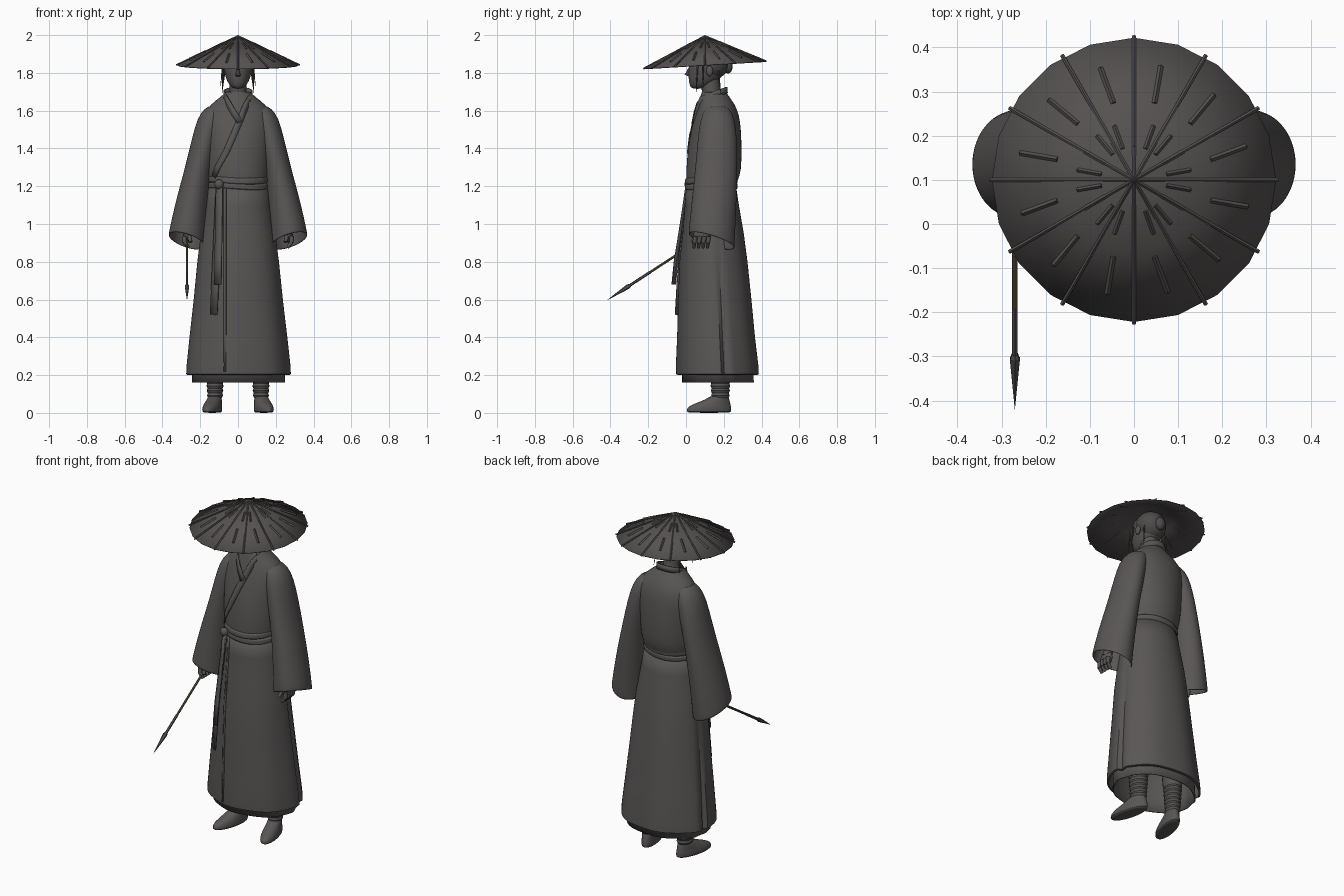
import bpy, bmesh, math
from math import sin, cos, pi, radians, exp, sqrt
from mathutils import Vector, Matrix

cube = bpy.data.objects.get("Cube")
if cube:
    bpy.data.objects.remove(cube, do_unlink=True)


def material(name, rgb):
    m = bpy.data.materials.new(name)
    m.use_nodes = True
    m.diffuse_color = (*rgb, 1)
    m.node_tree.nodes["Principled BSDF"].inputs["Base Color"].default_value = (*rgb, 1)
    return m


CLOTH = material("charcoal cloth", (0.10, 0.093, 0.091))
STRAW = material("dark straw", (0.09, 0.083, 0.081))
SKIN = material("grey skin", (0.095, 0.087, 0.085))
HAIR = material("dark hair", (0.075, 0.07, 0.069))
WOOD = material("brown wood", (0.14, 0.11, 0.065))
STEEL = material("dull steel", (0.095, 0.09, 0.09))


def finish(name, bm, mat, mirror=False, solid=0, sub=0, angle=40):
    bmesh.ops.recalc_face_normals(bm, faces=bm.faces)
    me = bpy.data.meshes.new(name)
    bm.to_mesh(me)
    bm.free()
    ob = bpy.data.objects.new(name, me)
    bpy.context.collection.objects.link(ob)
    me.materials.append(mat)
    if mirror:
        ob.modifiers.new("mirror", "MIRROR").use_mirror_merge = False
    if solid:
        ob.modifiers.new("thickness", "SOLIDIFY").thickness = solid
    if sub:
        s = ob.modifiers.new("smooth", "SUBSURF")
        s.levels = s.render_levels = sub
    bpy.ops.object.select_all(action="DESELECT")
    ob.select_set(True)
    bpy.context.view_layer.objects.active = ob
    bpy.ops.object.shade_smooth_by_angle(angle=radians(angle))
    return ob


def loft(name, rings, mat, seg=24, caps=(False, False), warp=None, **kw):
    """Skin elliptical rings given as (z, cx, cy, rx, ry)."""
    bm = bmesh.new()
    loops = []
    for z, cx, cy, rx, ry in rings:
        loop = []
        for i in range(seg):
            a = 2 * pi * i / seg
            p = Vector((cx + rx * cos(a), cy + ry * sin(a), z))
            loop.append(bm.verts.new(warp(p, a, (cx, cy)) if warp else p))
        loops.append(loop)
    for lo, hi in zip(loops, loops[1:]):
        for i in range(seg):
            j = (i + 1) % seg
            bm.faces.new((lo[i], lo[j], hi[j], hi[i]))
    for wanted, loop in zip(caps, (loops[0], loops[-1])):
        if wanted:
            bm.faces.new(loop)
    return finish(name, bm, mat, **kw)


def rods(name, parts, mat, seg=8, **kw):
    """Tapered rods given as (start, end, start radius, end radius)."""
    bm = bmesh.new()
    for a, b, r1, r2 in parts:
        a, b = Vector(a), Vector(b)
        turn = (b - a).to_track_quat("Z", "Y").to_matrix().to_4x4()
        bmesh.ops.create_cone(bm, cap_ends=True, segments=seg, radius1=r1, radius2=r2,
                              depth=(b - a).length, matrix=Matrix.Translation((a + b) / 2) @ turn)
    return finish(name, bm, mat, **kw)


def ball(name, centre, size, mat, **kw):
    bm = bmesh.new()
    bmesh.ops.create_uvsphere(bm, u_segments=20, v_segments=12, radius=1,
                              matrix=Matrix.Translation(centre) @ Matrix.Diagonal((*size, 1)))
    return finish(name, bm, mat, **kw)


def ribbon(name, path, width, mat, thick=0.006):
    """Flat band along a path, facing away from the body axis."""
    bm = bmesh.new()
    pts = [Vector(p) for p in path]
    rows = []
    for i, p in enumerate(pts):
        along = pts[min(i + 1, len(pts) - 1)] - pts[max(i - 1, 0)]
        side = along.cross(Vector((p.x, p.y - 0.15, 0))).normalized() * width / 2
        rows.append((bm.verts.new(p - side), bm.verts.new(p + side)))
    for a, b in zip(rows, rows[1:]):
        bm.faces.new((a[0], a[1], b[1], b[0]))
    return finish(name, bm, mat, solid=thick)


def front(rings, x, z, off=0.006):
    """Point on the front of a lofted body."""
    for a, b in zip(rings, rings[1:]):
        if min(a[0], b[0]) <= z <= max(a[0], b[0]):
            t = (z - a[0]) / (b[0] - a[0])
            _, _, cy, rx, ry = [u + (v - u) * t for u, v in zip(a, b)]
            return (x, cy - ry * sqrt(max(0, 1 - (x / rx) ** 2)) - off, z)


# Robe: upper body, skirt with side slits, under-robe
TORSO = [(1.18, 0, .132, .15, .128), (1.23, 0, .138, .158, .136), (1.28, 0, .147, .168, .147),
         (1.4, 0, .152, .172, .143), (1.5, 0, .16, .185, .132), (1.58, 0, .166, .185, .116),
         (1.635, 0, .162, .145, .096), (1.675, 0, .152, .088, .076), (1.7, 0, .148, .066, .064)]
loft("robe_top", TORSO, CLOTH, 32, sub=1)

SKIRT = [(1.22, 0, .132, .155, .13), (1.1, 0, .137, .172, .143), (.95, 0, .144, .197, .162),
         (.8, 0, .146, .216, .18), (.6, 0, .153, .236, .194), (.4, 0, .16, .259, .206),
         (.25, 0, .166, .275, .218), (.205, 0, .168, .277, .218), (.2, 0, .168, .268, .208)]


def drape(p, a, c):
    fall = max(0, min(1, (1.15 - p.z) / 0.9))
    slit = sum(exp(-((a - k) / 0.06) ** 2) for k in (0.2, pi - 0.2))
    k = 1 - 0.10 * fall * slit + 0.012 * fall * sin(7 * a + 1)
    return Vector((p.x * k, c[1] + (p.y - c[1]) * k, p.z))


loft("robe_skirt", SKIRT, CLOTH, 72, warp=drape, solid=0.005)
loft("under_robe", [(.6, 0, .155, .215, .17), (.25, 0, .168, .243, .188), (.16, 0, .17, .247, .19)],
     CLOTH, 48, warp=drape, solid=0.005)

# Wide sleeves with slanted cuffs
def slant(p, a, c):
    k = max(0, min(1, (1.4 - p.z) / 0.45))
    p.z += k * (0.3 * (p.x - c[0]) - 0.3 * (p.y - c[1]))
    return p


loft("sleeves", [(.91, .27, .135, .098, .122), (.93, .269, .136, .097, .122),
                 (1.1, .245, .148, .086, .118), (1.25, .218, .158, .074, .113),
                 (1.4, .186, .165, .07, .107), (1.52, .158, .167, .07, .098),
                 (1.59, .135, .167, .064, .08), (1.63, .11, .165, .045, .05)],
     CLOTH, 28, (False, True), slant, mirror=True, solid=0.004, sub=1)

# Collar, lapels and front overlap
neck = [(0.078 * cos(a), 0.15 + 0.072 * sin(a), 1.685 + 0.025 * sin(a))
        for a in [radians(d) for d in range(200, -21, -20)]]
over = [front(TORSO, x, z) for x, z in
        ((.062, 1.66), (.04, 1.62), (.015, 1.56), (-.02, 1.48), (-.06, 1.39), (-.11, 1.3), (-.13, 1.25))]
ribbon("collar", neck + over, 0.034, CLOTH)
ribbon("inner_lapel", [front(TORSO, x, z, .003) for x, z in
                       ((-.068, 1.675), (-.045, 1.63), (-.02, 1.585), (.01, 1.54))], 0.032, CLOTH)
ribbon("skirt_overlap", [front(SKIRT, -.07, z, .004) for z in (1.19, 1, .8, .6, .4, .22)], .014, CLOTH)

# Belt in two wraps, knot and hanging ends
for i, z in enumerate((1.2, 1.232)):
    loft("belt_wrap_%d" % (i + 1),
         [(z - .019, 0, .133, .152, .13), (z - .013, 0, .133, .163, .141),
          (z + .013, 0, .135, .163, .141), (z + .019, 0, .135, .152, .13)],
         CLOTH, 40, warp=lambda p, a, c: p + Vector((0, 0, 0.006 * sin(a * 2 + i))), sub=1)
ball("belt_knot", (-.1, .012, 1.21), (.024, .02, .026), CLOTH)
ribbon("belt_end_long", [front(SKIRT, -.1 - .03 * t, 1.2 - .68 * t, .014 + .02 * t)
                         for t in (0, .25, .5, .75, 1)], .045, CLOTH)
ribbon("belt_end_short", [front(SKIRT, -.1 - .008 * t, 1.2 - .52 * t, .022 + .03 * t)
                          for t in (0, .25, .5, .75, 1)], .042, CLOTH)

# Head, neck, nose, ears, hair
loft("neck", [(1.6, 0, .155, .055, .05), (1.68, 0, .135, .046, .048), (1.78, 0, .125, .046, .05)],
     SKIN, 20)
loft("head", [(1.715, 0, .06, .022, .03), (1.735, 0, .078, .048, .06), (1.775, 0, .1, .066, .088),
              (1.82, 0, .113, .076, .101), (1.87, 0, .118, .077, .1),
              (1.91, 0, .118, .06, .08), (1.935, 0, .118, .025, .03)],
     SKIN, 24, (True, True), sub=1)
rods("nose", [((0, .022, 1.83), (0, .006, 1.785), .006, .014)], SKIN)
ball("ears", (.077, .125, 1.81), (.01, .018, .028), SKIN, mirror=True)
ball("hair", (0, .14, 1.85), (.084, .088, .085), HAIR)
ball("hair_bun", (0, .222, 1.835), (.03, .025, .038), HAIR)
rods("hair_locks", [((.078, .06, 1.84), (.084, .055, 1.7), .006, .001),
                    ((.08, .09, 1.84), (.092, .09, 1.73), .006, .001),
                    ((.07, .17, 1.82), (.085, .185, 1.69), .006, .001)], HAIR, 5, mirror=True)

# Hat: tilted shallow cone, long ribs and short slats
APEX, RADIUS, DROP, TILT = Vector((0, .1, 1.995)), .322, .153, .06


def on_hat(r, a, lift=0.0):
    x, y = r * cos(a), r * sin(a)
    return APEX + Vector((x, y, -DROP * r / RADIUS + TILT * y + lift))


bm = bmesh.new()
tip = bm.verts.new(APEX)
hoops = [[bm.verts.new(on_hat(r, pi / 2 + 2 * pi * i / 20)) for i in range(20)]
         for r in (RADIUS / 2, RADIUS)]
for i in range(20):
    j = (i + 1) % 20
    bm.faces.new((tip, hoops[0][i], hoops[0][j]))
    bm.faces.new((hoops[0][i], hoops[1][i], hoops[1][j], hoops[0][j]))
finish("hat", bm, STRAW, solid=0.004)
ribs = [(on_hat(0, 0, .001), on_hat(RADIUS + .004, pi * k / 6, .001), .004, .005) for k in range(12)]
rods("hat_ribs", ribs, STRAW, 5)
slats = [(on_hat(.18, a, .001), on_hat(.265, a + .03, .001), .006, .006)
         for a in [pi * (k + .5) / 6 for k in range(12)]]
slats += [(on_hat(.075, a, .001), on_hat(.13, a, .001), .005, .005)
          for a in [pi * (k + .5) / 9 for k in range(18)]]
rods("hat_slats", slats, STRAW, 4)

# Hands with curled fingers
ball("palms", (.268, .085, .945), (.022, .045, .045), SKIN, mirror=True)
fingers = []
for k in range(4):
    y = .05 + .024 * k
    fingers += [((.285, y, .935), (.283, y - .006, .9), .012, .011),
                ((.283, y - .006, .902), (.262, y - .008, .875), .011, .008)]
fingers += [((.262, .06, .945), (.25, .03, .905), .013, .009),
            ((.268, .09, .96), (.255, .14, 1.12), .026, .034)]
rods("fingers_and_wrists", fingers, SKIN, 10, mirror=True)

# Spear held low and pointing forward
def along(y):
    return (-.27, y, .595 + (y + .42) * .652)


rods("spear_shaft", [(along(.13), along(-.3), .0065, .0065)], WOOD)
rods("spear_head", [(along(-.19), along(-.3), .0075, .0075), (along(-.305), along(-.422), .013, 0),
                    (along(-.295), along(-.308), .008, .013)], STEEL, 6, angle=20)

# Shoes and wrapped shins, toes turned out
def splay(p, a, c):
    pivot = Vector((.122, .18, 0))
    return Matrix.Rotation(radians(14), 3, "Z") @ (p - pivot) + pivot


loft("shoes", [(0, .122, .12, .038, .112), (.006, .122, .12, .046, .122), (.025, .122, .12, .047, .122),
               (.045, .122, .132, .043, .106), (.068, .122, .165, .038, .066),
               (.095, .122, .18, .036, .046)], CLOTH, 24, (True, True), splay, mirror=True, sub=1)
wraps = [(.08 + .0125 * i, .122, .182, .036 + .0008 * i + .005 * (i % 2), .044 + .0008 * i + .005 * (i % 2))
         for i in range(14)]
loft("shin_wraps", wraps + [(.5, .115, .17, .06, .065)], CLOTH, 20, warp=splay, mirror=True)
